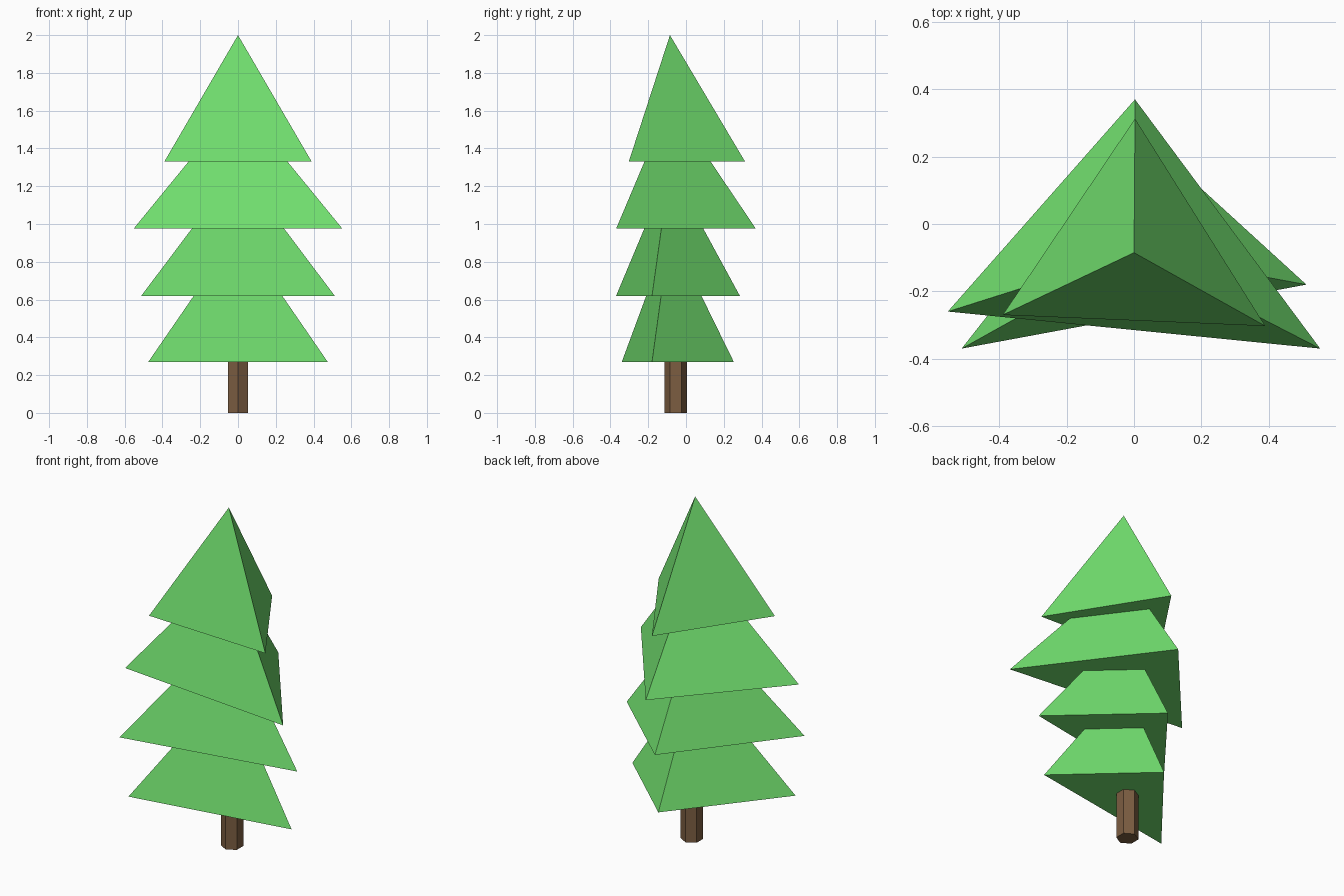
import bpy

if "Cube" in bpy.data.objects:
    bpy.data.objects.remove(bpy.data.objects["Cube"])


def material(name, colour):
    m = bpy.data.materials.new(name)
    m.diffuse_color = (*colour, 1)
    m.use_nodes = True
    m.node_tree.nodes["Principled BSDF"].inputs["Base Color"].default_value = m.diffuse_color
    return m


green = material("needle green", (0.165, 0.73, 0.156))
brown = material("bark brown", (0.20, 0.11, 0.053))

APEX_Y = -0.085


def tier(name, base_z, apex_z, half_width, left_y, right_y, back_y):
    """Three-sided pyramid: two front corners, one back corner, one apex."""
    verts = [(-half_width, left_y, base_z), (half_width, right_y, base_z),
             (0.003, back_y, base_z), (0, APEX_Y, apex_z)]
    faces = [(0, 2, 1), (0, 1, 3), (1, 2, 3), (2, 0, 3)]
    mesh = bpy.data.meshes.new(name)
    mesh.from_pydata(verts, [], faces)
    mesh.materials.append(green)
    bpy.context.collection.objects.link(bpy.data.objects.new(name, mesh))


# foliage tiers, top to bottom
tier("foliage_top", 1.33, 2.0, 0.39, -0.27, -0.303, 0.313)
tier("foliage_upper", 0.975, 1.65, 0.553, -0.26, -0.37, 0.37)
tier("foliage_lower", 0.62, 1.30, 0.512, -0.37, -0.18, 0.285)
tier("foliage_bottom", 0.27, 0.96, 0.475, -0.34, -0.18, 0.253)

# six-sided trunk with a corner facing the front
bpy.ops.mesh.primitive_cylinder_add(vertices=6, radius=0.06, depth=0.32,
                                    location=(0, -0.055, 0.16))
trunk = bpy.context.object
trunk.name = "trunk"
trunk.data.materials.append(brown)
